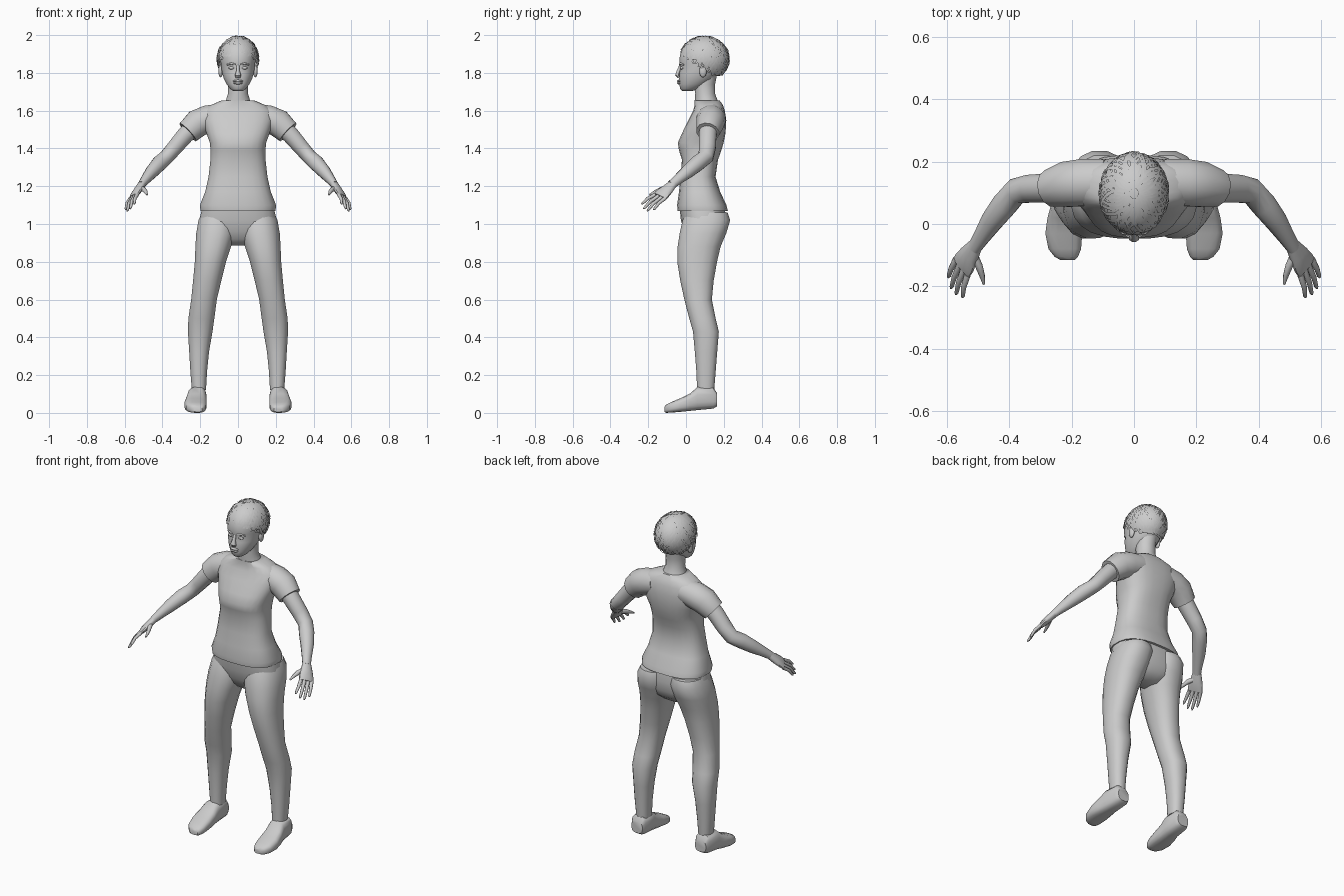
import bpy, bmesh, math, random
from mathutils import Vector

random.seed(4)
GREY = bpy.data.materials.new("neutral_grey")
GREY.diffuse_color = (0.6, 0.6, 0.6, 1)


def finish(name, bm, mirror=False, angle=50):
    bmesh.ops.recalc_face_normals(bm, faces=bm.faces[:])
    me = bpy.data.meshes.new(name)
    bm.to_mesh(me)
    bm.free()
    me.materials.append(GREY)
    me.shade_smooth()
    me.set_sharp_from_angle(angle=math.radians(angle))
    ob = bpy.data.objects.new(name, me)
    bpy.context.collection.objects.link(ob)
    if mirror:
        mod = ob.modifiers.new("mirror", 'MIRROR')
        mod.use_mirror_merge = False
    return ob


def section(centre, u, v, n, p):
    """Rounded cross-section spanned by the half-axes u and v."""
    pts = []
    for i in range(n):
        a = 2 * math.pi * (i + 0.5) / n
        c, s = math.cos(a), math.sin(a)
        pts.append(Vector(centre) + u * math.copysign(abs(c) ** (2 / p), c)
                   + v * math.copysign(abs(s) ** (2 / p), s))
    return pts


def skin(bm, rings):
    """Join a row of equal rings and cap both ends."""
    vs = [[bm.verts.new(q) for q in r] for r in rings]
    n = len(vs[0])
    for a, b in zip(vs, vs[1:]):
        for i in range(n):
            bm.faces.new((a[i], a[(i + 1) % n], b[(i + 1) % n], b[i]))
    bm.faces.new(vs[0])
    bm.faces.new(vs[-1])


def stack(name, rows, mirror=False, n=16, p=2.3):
    """Loft of level rings: z, centre x, half width, front y, back y."""
    bm = bmesh.new()
    skin(bm, [section((cx, (f + b) / 2, z), Vector((w, 0, 0)),
                      Vector((0, (b - f) / 2, 0)), n, p) for z, cx, w, f, b in rows])
    return finish(name, bm, mirror)


def limb(bm, rows, side=(0, 1, 0), n=12, p=2):
    """Loft of rings square to a path: x, y, z, radius along side, other radius."""
    pts = [Vector(r[:3]) for r in rows]
    rings = []
    for i, r in enumerate(rows):
        t = (pts[min(i + 1, len(pts) - 1)] - pts[max(i - 1, 0)]).normalized()
        u = Vector(side)
        u = (u - t * u.dot(t)).normalized()
        rings.append(section(pts[i], u * r[3], t.cross(u) * r[4], n, p))
    skin(bm, rings)


def ball(bm, centre, size):
    res = bmesh.ops.create_uvsphere(bm, u_segments=12, v_segments=8, radius=1)
    for v in res["verts"]:
        v.co = Vector([c + k * s for c, k, s in zip(centre, v.co, size)])


# Shirt body
stack("shirt", [
    (1.07, 0, .200, -.045, .222), (1.10, 0, .203, -.048, .215), (1.17, 0, .175, -.038, .182),
    (1.25, 0, .157, -.030, .157), (1.34, 0, .147, -.022, .170), (1.39, 0, .146, -.038, .188),
    (1.43, 0, .150, -.044, .200), (1.48, 0, .168, -.022, .210), (1.55, 0, .190, .012, .214),
    (1.60, 0, .185, .038, .206), (1.63, 0, .145, .045, .196), (1.655, 0, .085, .045, .178)],
    n=24, p=2.6)

# Short sleeves
bm = bmesh.new()
limb(bm, [(.09, .135, 1.57, .075, .07), (.16, .133, 1.555, .078, .076),
          (.215, .127, 1.533, .075, .076), (.265, .115, 1.486, .062, .066)])
finish("sleeve", bm, True)

# Bare arms
bm = bmesh.new()
limb(bm, [(.22, .125, 1.53, .05, .05), (.28, .115, 1.47, .048, .047),
          (.335, .113, 1.405, .046, .043), (.378, .105, 1.355, .043, .040),
          (.415, .062, 1.322, .043, .042), (.455, .010, 1.278, .037, .036),
          (.490, -.044, 1.235, .028, .026), (.512, -.077, 1.207, .025, .020)])
finish("arm", bm, True)

# Hands with fingers and thumb
SPREAD = Vector((.55, .80, -.30)).normalized()
KNUCKLE = Vector((.552, -.138, 1.145))
bm = bmesh.new()
limb(bm, [(.508, -.070, 1.212, .025, .020), (.528, -.100, 1.182, .036, .020),
          (.543, -.124, 1.16, .043, .017), (*KNUCKLE, .043, .012)], SPREAD)
tips = [(.550, -.236, 1.105), (.571, -.226, 1.08), (.587, -.207, 1.068), (.596, -.172, 1.075)]
for k, tip in enumerate(tips):
    root = KNUCKLE + SPREAD * (-.033 + .022 * k)
    tip = Vector(tip)
    mid = root.lerp(tip, .5) + Vector((.004, -.003, .005))
    limb(bm, [(*root, .011, .010), (*mid, .009, .009), (*root.lerp(tip, .9), .007, .007),
              (*tip, .003, .003)], SPREAD, 8)
limb(bm, [(.515, -.098, 1.19, .016, .014), (.497, -.135, 1.182, .013, .012),
          (.487, -.165, 1.168, .010, .009), (.481, -.193, 1.155, .004, .004)], SPREAD, 8)
finish("hand", bm, True)

# Trousers: hips and two legs
stack("hips", [(.885, 0, .07, .045, .15), (.92, 0, .14, .01, .19), (.96, 0, .205, -.010, .205),
               (1.02, 0, .206, -.028, .215), (1.09, 0, .190, -.035, .205)], n=24, p=2.5)
stack("trouser_leg", [
    (.12, .207, .038, .058, .150), (.22, .208, .045, .054, .158), (.32, .206, .053, .046, .166),
    (.43, .200, .066, .036, .175), (.50, .194, .070, .016, .158), (.60, .180, .069, -.010, .138),
    (.70, .163, .076, -.032, .148), (.80, .146, .084, -.048, .166), (.88, .131, .096, -.046, .185),
    (.95, .118, .105, -.036, .215), (1.02, .110, .101, -.020, .236), (1.06, .105, .088, .000, .222)],
    True)

# Shoes: heel-to-toe sections (y, centre x, half width, bottom, top)
bm = bmesh.new()
shoe = [(.165, .212, .036, .035, .105), (.145, .213, .046, .022, .135), (.06, .217, .050, .014, .137),
        (.02, .222, .056, .010, .102), (-.03, .225, .060, .005, .078), (-.08, .222, .053, .001, .057),
        (-.105, .217, .038, .000, .044), (-.115, .213, .024, .005, .032)]
skin(bm, [section((x, y, (lo + hi) / 2), Vector((w, 0, 0)), Vector((0, 0, (hi - lo) / 2)), 16, 3)
          for y, x, w, lo, hi in shoe])
finish("shoe", bm, True, 40)

# Neck and head
stack("neck", [(1.60, 0, .085, .055, .19), (1.655, 0, .065, .045, .168), (1.69, 0, .054, .048, .155),
               (1.74, 0, .054, .04, .155), (1.79, 0, .056, .05, .165)], p=2)
stack("head", [
    (1.705, 0, .026, -.022, .035), (1.715, 0, .042, -.031, .070), (1.74, 0, .061, -.036, .115),
    (1.77, 0, .076, -.037, .150), (1.80, 0, .085, -.036, .175), (1.825, 0, .089, -.030, .188),
    (1.85, 0, .092, -.037, .198), (1.89, 0, .096, -.034, .205), (1.93, 0, .092, -.020, .198),
    (1.96, 0, .075, .010, .175), (1.98, 0, .045, .045, .14)], n=20, p=2.15)

# Face details
bm = bmesh.new()
limb(bm, [(0, -.028, 1.84, .008, .008), (0, -.040, 1.81, .010, .010),
          (0, -.045, 1.788, .018, .013), (0, -.038, 1.776, .014, .008)], (1, 0, 0), 8)
finish("nose", bm)
bm = bmesh.new()
for z, w, d in ((1.757, .027, .012), (1.746, .024, .012)):
    ball(bm, (0, -.036, z), (w, d, .007))
finish("lips", bm)
bm = bmesh.new()
ball(bm, (.034, -.021, 1.826), (.016, .010, .008))
limb(bm, [(.014, -.033, 1.845, .005, .005), (.036, -.028, 1.849, .006, .006),
          (.058, -.012, 1.843, .004, .004)], (0, 0, 1), 8)
finish("eye_and_brow", bm, True)
bm = bmesh.new()
ball(bm, (.092, .09, 1.81), (.012, .020, .034))
finish("ear", bm, True)

# Hair: close cap with crossing curved strands over it
CENTRE, SIZE = Vector((0, .098, 1.874)), Vector((.112, .134, .122))


def on_scalp(theta, phi, k):
    d = Vector((math.sin(theta) * math.sin(phi), math.sin(theta) * math.cos(phi), math.cos(theta)))
    return CENTRE + Vector([a * b * k for a, b in zip(d, SIZE)])


def under_hairline(q):
    return q.z < 1.885 - .62 * q.y


bm = bmesh.new()
bmesh.ops.create_uvsphere(bm, u_segments=28, v_segments=18, radius=1)
for v in bm.verts:
    v.co = CENTRE + Vector([a * b * .96 for a, b in zip(v.co, SIZE)])
bmesh.ops.delete(bm, geom=[v for v in bm.verts if under_hairline(v.co)], context='VERTS')
finish("hair_cap", bm)

bm = bmesh.new()
for i in range(34):
    for twist in (-.55, .55):
        start = 2 * math.pi * (i + random.uniform(-.3, .3)) / 34
        lift, last = random.uniform(.975, 1.015), None
        for j in range(16):
            th = .12 + j * .15
            phi = start + twist * th
            if under_hairline(on_scalp(th, phi, lift) + Vector((0, 0, .015))):
                break
            half = .05 / max(math.sin(th), .5)
            k = lift + .012 * (j % 2)
            pair = [bm.verts.new(on_scalp(th, phi + s * half, k)) for s in (-1, 1)]
            if last:
                bm.faces.new((last[0], last[1], pair[1], pair[0]))
            last = pair
finish("hair_strands", bm, False, 30)
